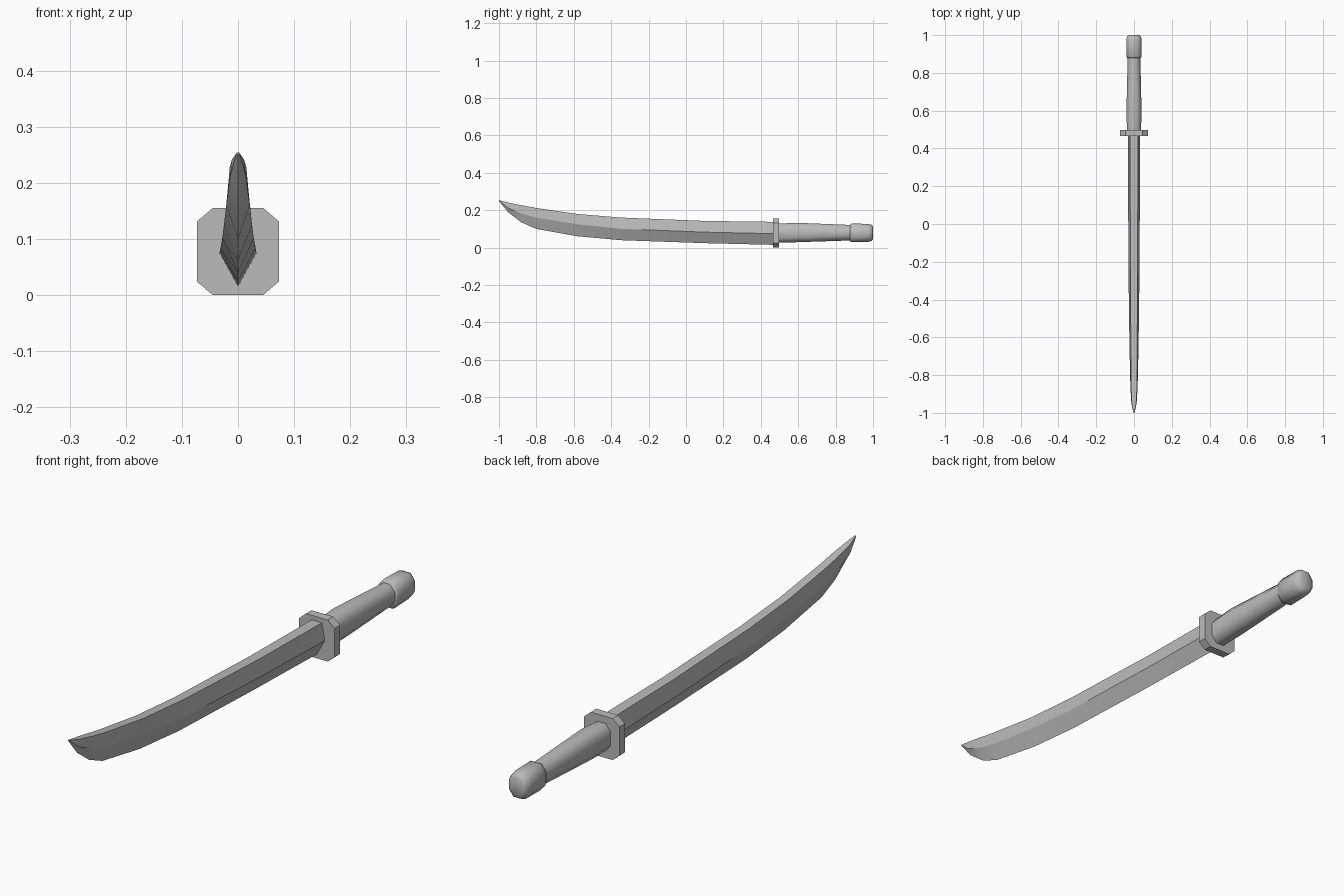
import bpy, bmesh
from math import radians

cube = bpy.data.objects.get("Cube")
if cube:
    bpy.data.objects.remove(cube, do_unlink=True)

grey = bpy.data.materials.new("plain grey")
grey.use_nodes = True
grey.diffuse_color = (0.5, 0.5, 0.5, 1)
grey.node_tree.nodes["Principled BSDF"].inputs["Base Color"].default_value = (0.5, 0.5, 0.5, 1)


def loft(name, rings, angle):
    """Skin closed rings of points in order, cap both ends, smooth below angle."""
    bm = bmesh.new()
    loops = [[bm.verts.new(p) for p in ring] for ring in rings]
    n = len(loops[0])
    for a, b in zip(loops, loops[1:]):
        for i in range(n):
            j = (i + 1) % n
            bm.faces.new((a[i], a[j], b[j], b[i]))
    bm.faces.new(loops[0])
    bm.faces.new(loops[-1])
    bmesh.ops.recalc_face_normals(bm, faces=bm.faces)
    mesh = bpy.data.meshes.new(name)
    bm.to_mesh(mesh)
    bm.free()
    mesh.materials.append(grey)
    obj = bpy.data.objects.new(name, mesh)
    bpy.context.collection.objects.link(obj)
    bpy.ops.object.select_all(action='DESELECT')
    obj.select_set(True)
    bpy.context.view_layer.objects.active = obj
    bpy.ops.object.shade_smooth_by_angle(angle=radians(angle))
    return obj


def blade_ring(y, edge, ridge, spine, ridge_w, spine_w):
    return [(0, y, edge), (ridge_w, y, ridge), (spine_w, y, spine),
            (-spine_w, y, spine), (-ridge_w, y, ridge)]


def octagon(y, w, low, high, cx, cz):
    """Rectangle with corners cut by cx across and cz up."""
    right = [(w - cx, y, low), (w, y, low + cz), (w, y, high - cz), (w - cx, y, high)]
    return right + [(-x, y, z) for x, y, z in reversed(right)]


# Curved blade: y, cutting edge, ridge, spine, ridge half width, spine half width
loft("blade", [blade_ring(*s) for s in (
    (0.47, 0.015, 0.075, 0.138, 0.033, 0.021),
    (0.10, 0.024, 0.083, 0.143, 0.031, 0.020),
    (-0.35, 0.040, 0.101, 0.161, 0.028, 0.018),
    (-0.58, 0.061, 0.125, 0.180, 0.025, 0.017),
    (-0.80, 0.100, 0.160, 0.212, 0.021, 0.016),
    (-0.88, 0.135, 0.182, 0.227, 0.018, 0.015),
    (-0.95, 0.188, 0.212, 0.241, 0.014, 0.011),
    (-1.00, 0.250, 0.252, 0.254, 0.003, 0.002))], 20)

# Flat guard with cut corners
loft("guard", [octagon(y, 0.073, 0, 0.155, 0.028, 0.024) for y in (0.465, 0.498)], 20)

# Handle, swelling slightly near the guard
loft("handle", [octagon(y, w, low, high, 0.02, 0.025) for y, w, low, high in (
    (0.49, 0.037, 0.026, 0.128),
    (0.59, 0.040, 0.029, 0.133),
    (0.74, 0.037, 0.034, 0.127),
    (0.89, 0.033, 0.039, 0.121))], 60)

# Pommel cap with rounded ends
loft("pommel", [octagon(y, w, low, high, w * 0.5, 0.025) for y, w, low, high in (
    (0.878, 0.036, 0.034, 0.124),
    (0.887, 0.041, 0.029, 0.129),
    (0.975, 0.041, 0.031, 0.127),
    (0.993, 0.036, 0.036, 0.122),
    (1.00, 0.027, 0.046, 0.112))], 60)
